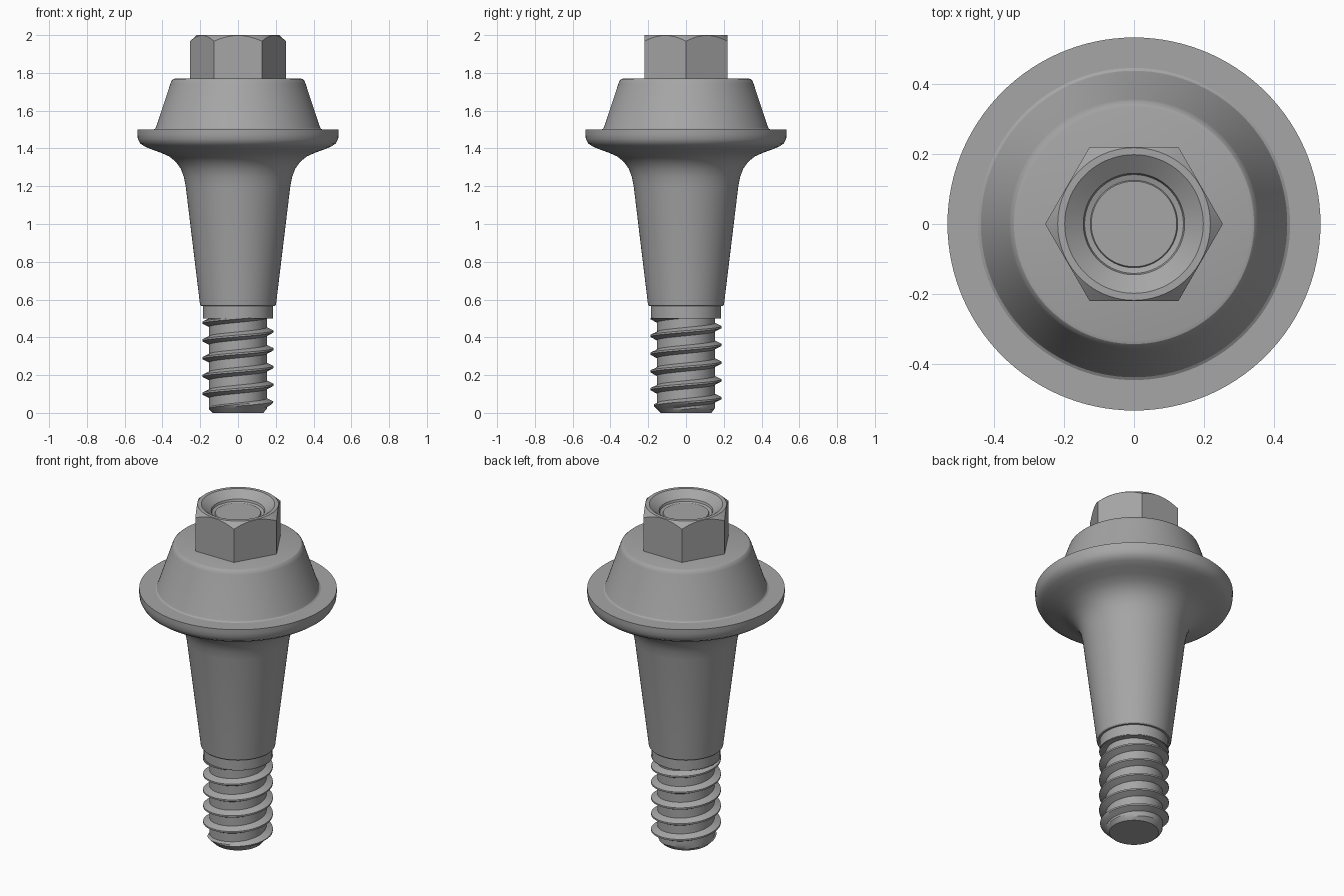
import bpy, bmesh, math

if "Cube" in bpy.data.objects:
    bpy.data.objects.remove(bpy.data.objects["Cube"])

N = 120  # sides around the axis (divisible by 6 for the hex head)

steel = bpy.data.materials.new("grey steel")
steel.diffuse_color = (0.38, 0.38, 0.38, 1)
steel.use_nodes = True
steel.node_tree.nodes["Principled BSDF"].inputs["Base Color"].default_value = steel.diffuse_color


def finish(bm, name, angle=28):
    """Clean the mesh, mark sharp edges and make the object."""
    bmesh.ops.remove_doubles(bm, verts=bm.verts, dist=0.0002)
    bmesh.ops.recalc_face_normals(bm, faces=bm.faces)
    for f in bm.faces:
        f.smooth = True
    for e in bm.edges:
        e.smooth = e.calc_face_angle(0) < math.radians(angle)
    me = bpy.data.meshes.new(name)
    bm.to_mesh(me)
    bm.free()
    me.materials.append(steel)
    ob = bpy.data.objects.new(name, me)
    bpy.context.collection.objects.link(ob)
    return ob


def lathe(name, rings):
    """Rings are functions of the angle giving (radius, z); ends are capped."""
    bm = bmesh.new()
    rows = []
    for ring in rings:
        row = []
        for i in range(N):
            a = 2 * math.pi * i / N
            r, z = ring(a)
            row.append(bm.verts.new((r * math.cos(a), r * math.sin(a), z)))
        rows.append(row)
    for lo, hi in zip(rows, rows[1:]):
        for i in range(N):
            j = (i + 1) % N
            bm.faces.new((lo[i], lo[j], hi[j], hi[i]))
    bm.faces.new(rows[0])
    bm.faces.new(rows[-1])
    return finish(bm, name)


def circle(r, z):
    return lambda a: (r, z)


# Neck, tapered shank, flared flange and conical collar
body = [(.185, .5), (.185, .566), (.196, .566), (.201, .572), (.277, 1.2),
        (.287, 1.25), (.303, 1.293), (.33, 1.33), (.365, 1.358), (.41, 1.378),
        (.46, 1.396), (.495, 1.411), (.518, 1.427), (.530, 1.45), (.533, 1.475),
        (.533, 1.5), (.446, 1.5), (.438, 1.505), (.434, 1.513), (.357, 1.745),
        (.351, 1.759), (.343, 1.767), (.333, 1.77)]
lathe("flanged_shank", [circle(r, z) for r, z in body])


# Hex head with chamfered corners and a countersunk recess
def hex_radius(a):
    return .22 / math.cos(a % (math.pi / 3) - math.pi / 6)


def hex_top(a):
    r = hex_radius(a)
    return r, 2 - (r - .218) * .9


head = [lambda a: (hex_radius(a), 1.765), hex_top]
head += [circle(r, z) for r, z in [(.218, 2), (.198, 2), (.145, 1.962), (.141, 1.95),
                                   (.125, 1.945), (.122, 1.95)]]
lathe("hex_head", head)

# Threaded end: one helical profile, clipped by the tip cone and the neck
PITCH, START, ROOT, CREST = .094, .055, .153, .188
profile = [(0, ROOT), (.2, ROOT), (.4, ROOT), (.53, ROOT), (.62, .17), (.72, CREST),
           (.82, CREST), (.91, .17)]
P = len(profile)
bm = bmesh.new()
cols = []
for i in range(N + 1):
    a = 2 * math.pi * i / N
    col = []
    for k in range(-3 * P, 7 * P):
        frac, r = profile[k % P]
        z = START + PITCH * (k // P + frac - .77 + i / N)
        z = min(max(z, 0), .503)
        r = min(r, .133 + z)
        col.append(bm.verts.new((r * math.cos(a), r * math.sin(a), z)))
    cols.append(col)
for c, d in zip(cols, cols[1:]):
    for k in range(len(c) - 1):
        bm.faces.new((c[k], d[k], d[k + 1], c[k + 1]))
bm.faces.new([c[0] for c in cols[:-1]])
finish(bm, "threaded_end")
